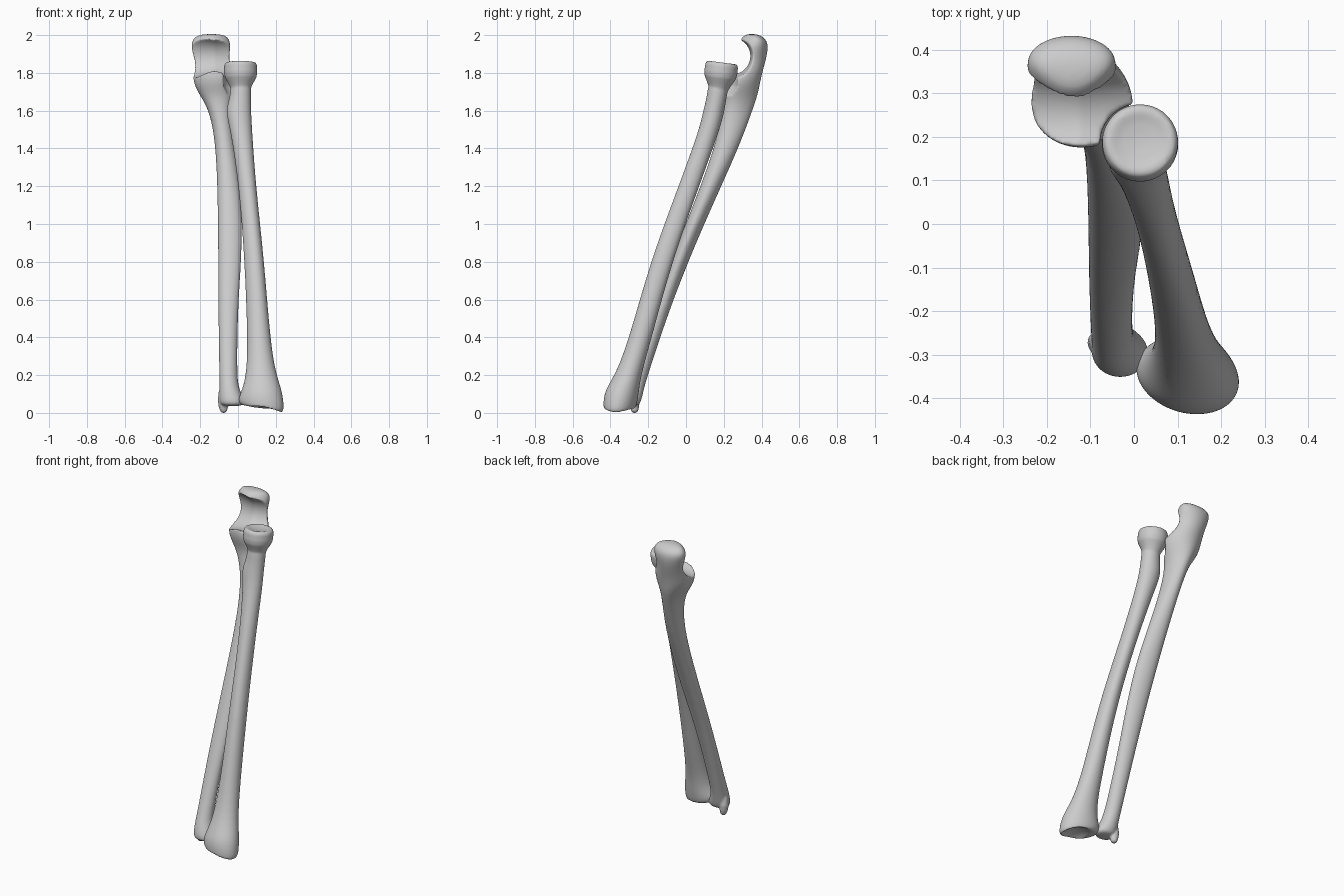
import bpy, bmesh, math
from mathutils import Vector

if "Cube" in bpy.data.objects:
    bpy.data.objects.remove(bpy.data.objects["Cube"])

SIDES = 20


def bump(z, centre, width):
    return math.exp(-((z - centre) / width) ** 2)


def apply_mods(obj):
    dg = bpy.context.evaluated_depsgraph_get()
    mesh = bpy.data.meshes.new_from_object(obj.evaluated_get(dg))
    obj.modifiers.clear()
    obj.data = mesh


def skin(name, rings):
    """Closed surface through rings of points."""
    bm = bmesh.new()
    rings = [[bm.verts.new(p) for p in ring] for ring in rings]
    for a, b in zip(rings, rings[1:]):
        for i in range(len(a)):
            j = (i + 1) % len(a)
            bm.faces.new((a[i], a[j], b[j], b[i]))
    bm.faces.new(rings[0][::-1])
    bm.faces.new(rings[-1])
    bmesh.ops.recalc_face_normals(bm, faces=bm.faces)
    mesh = bpy.data.meshes.new(name)
    bm.to_mesh(mesh)
    bm.free()
    obj = bpy.data.objects.new(name, mesh)
    bpy.context.collection.objects.link(obj)
    return obj


def circle(n):
    return [(math.cos(2 * math.pi * i / n), math.sin(2 * math.pi * i / n)) for i in range(n)]


def loft(name, rows, pinch_x, pinch_y, tilt, shear):
    """Rows: z, x min, x max, y min, y max. Pinch, tilt and shear are rules of z."""
    rings = []
    for z, x0, x1, y0, y1 in rows:
        ring = []
        for u, v in circle(SIDES):
            dx = (x1 - x0) / 2 * u * (1 + pinch_y(z) * v)
            dy = (y1 - y0) / 2 * v * (1 + pinch_x(z) * u) + shear(z) * dx
            ring.append(((x0 + x1) / 2 + dx, (y0 + y1) / 2 + dy, z + tilt(z) * dx))
        rings.append(ring)
    obj = skin(name, rings)
    obj.modifiers.new("Smooth", 'SUBSURF').levels = 2
    apply_mods(obj)
    return obj


def lathe(name, centre, axis, profile, sides=48):
    """Solid of revolution; profile holds (position along axis, radius)."""
    rot = Vector((0, 0, 1)).rotation_difference(Vector(axis))
    return skin(name, [[Vector(centre) + rot @ Vector((r * c, r * s, h))
                        for c, s in circle(sides)] for h, r in profile])


def combine(obj, other, op):
    mod = obj.modifiers.new(op, 'BOOLEAN')
    mod.operation, mod.object, mod.solver = op, other, 'EXACT'
    apply_mods(obj)
    bpy.data.objects.remove(other)


def soften(obj, voxel, rounds):
    mod = obj.modifiers.new("Remesh", 'REMESH')
    mod.mode, mod.voxel_size = 'VOXEL', voxel
    mod = obj.modifiers.new("Soften", 'SMOOTH')
    mod.factor, mod.iterations = 0.5, rounds
    apply_mods(obj)
    for poly in obj.data.polygons:
        poly.use_smooth = True


# Radius: flared wrist end and shaft with a tuberosity
radius = loft("radius_bone", [
    (.025, .04, .2, -.41, -.29),
    (.018, .01, .235, -.435, -.27),
    (.05, -.002, .247, -.438, -.258),
    (.12, .02, .235, -.432, -.248),
    (.21, .045, .2, -.37, -.235),
    (.4, .05, .17, -.3, -.18),
    (.8, .035, .14, -.19, -.075),
    (1.2, .005, .095, -.04, .07),
    (1.5, -.04, .075, .07, .18),
    (1.6, -.07, .07, .09, .205),
    (1.67, -.04, .07, .11, .215),
    (1.8, -.04, .07, .125, .24)],
    lambda z: .2 * bump(z, .9, .4), lambda z: 0,
    lambda z: -.2 if z < .08 else 0, lambda z: -.15 * bump(z, .03, .1))
# Hollow facet under the wrist end
combine(radius, lathe("facet_cutter", (.12, -.36, -.1), (0, 0, 1), [
    (.15 * math.sin(a / 10), .15 * math.cos(a / 10)) for a in range(-15, 16)]), 'DIFFERENCE')
# Dished round head of the radius
combine(radius, lathe("radius_head", (.014, .184, 1.8), (0, .13, 1), [
    (-.09, .05), (-.06, .064), (-.025, .083), (.0, .088), (.04, .087), (.054, .08),
    (.056, .068), (.049, .045), (.045, .015)]), 'UNION')
soften(radius, .006, 4)

# Ulna: small wrist head, shaft with an edge towards the radius, elbow end
ulna = loft("ulna_bone", [
    (.034, -.085, .026, -.345, -.255),
    (.06, -.1, .042, -.358, -.236),
    (.13, -.097, .002, -.335, -.222),
    (.22, -.1, -.005, -.292, -.195),
    (.6, -.105, 0, -.155, -.07),
    (1, -.106, .035, -.003, .092),
    (1.4, -.114, -.015, .155, .28),
    (1.6, -.15, -.04, .188, .352),
    (1.68, -.2, -.025, .195, .38),
    (1.74, -.235, 0, .175, .392),
    (1.8, -.24, 0, .17, .405),
    (1.87, -.238, -.045, .2, .425),
    (1.94, -.247, -.04, .26, .438),
    (1.98, -.24, -.046, .29, .425),
    (2.007, -.2, -.08, .315, .38)],
    lambda z: -.2 * bump(z, 1, .4),
    lambda z: .3 * bump(z, 2, .1) - .25 * bump(z, 1.67, .1), lambda z: 0,
    lambda z: -.12 * bump(z, 1, .4))
# Elbow notch with a central ridge
combine(ulna, lathe("notch_cutter", (-.125, .243, 1.889), (1, 0, 0), [
    (h / 100, .097 + .0017 * abs(h)) for h in range(-18, 19, 3)]), 'DIFFERENCE')
# Hollow in which the radius head turns
combine(ulna, lathe("head_cutter", (.013, .185, 1.8), (0, 0, 1), [
    (-.12, .07), (-.07, .091), (.15, .091)]), 'DIFFERENCE')
# Pointed process at the wrist
combine(ulna, lathe("styloid", (-.074, -.272, 0), (-.1, 0, 1), [
    (.0, .008), (.008, .018), (.035, .025), (.07, .027), (.12, .016)], 16), 'UNION')
soften(ulna, .006, 4)
